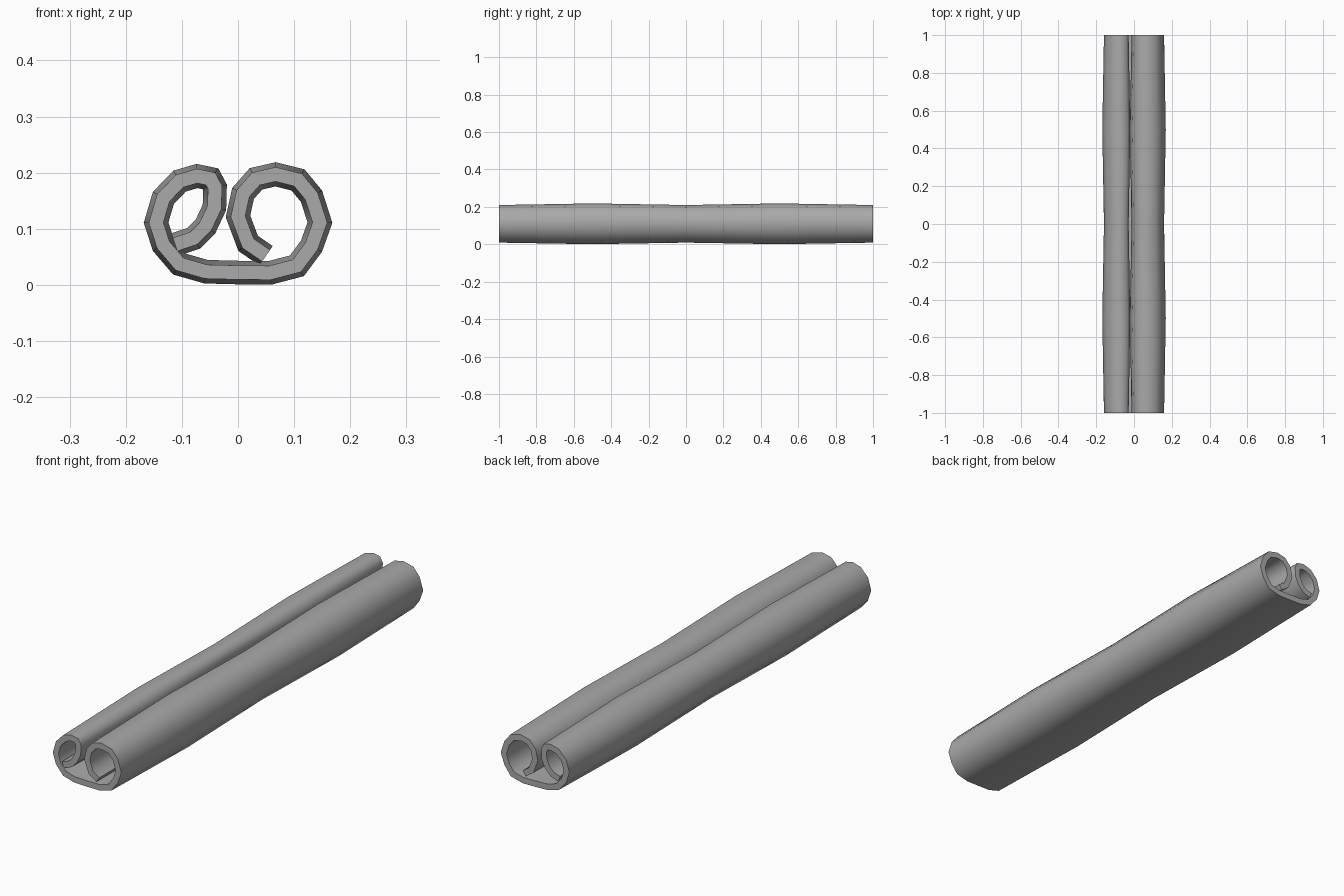
import bpy, bmesh, math
from mathutils import Vector

cube = bpy.data.objects.get("Cube")
if cube:
    bpy.data.objects.remove(cube, do_unlink=True)

# Grey sheet material
GREY = (0.40, 0.40, 0.40, 1.0)
mat = bpy.data.materials.new("grey_sheet")
mat.use_nodes = True
mat.diffuse_color = GREY
mat.node_tree.nodes["Principled BSDF"].inputs["Base Color"].default_value = GREY

# Centre line of the curled sheet in x, z: right curl, flat base, left curl
PATH = [(0.05, 0.052), (0.018, 0.074), (0.0, 0.122), (0.009, 0.163),
        (0.032, 0.189), (0.067, 0.197), (0.107, 0.187), (0.131, 0.158),
        (0.146, 0.111), (0.131, 0.069), (0.105, 0.034), (0.057, 0.0215),
        (0.0, 0.022), (-0.057, 0.0235), (-0.104, 0.037), (-0.133, 0.071),
        (-0.146, 0.111), (-0.133, 0.155), (-0.104, 0.185), (-0.073, 0.194),
        (-0.049, 0.189), (-0.041, 0.174), (-0.042, 0.138), (-0.058, 0.104),
        (-0.079, 0.083), (-0.112, 0.072)]

# Half thickness at stations along the length: it swells at the quarter points
THIN, THICK = 0.0125, 0.021
STATIONS = [(-1, THIN), (-0.5, THICK), (0, THIN), (0.5, THICK), (1, THIN)]


def offset_loop(path, half):
    """Closed outline of the sheet, with mitred corners."""
    pts = [Vector(p) for p in path]
    left, right = [], []
    for i, p in enumerate(pts):
        a = (p - pts[i - 1]).normalized() if i > 0 else None
        b = (pts[i + 1] - p).normalized() if i < len(pts) - 1 else None
        a, b = a or b, b or a
        t = (a + b).normalized()
        n = Vector((-t.y, t.x)) * (half / max(0.8, t.dot(a)))
        left.append(p + n)
        right.append(p - n)
    return left, right


# Curled sheet lofted along y
bm = bmesh.new()
rings = []
for y, half in STATIONS:
    rings.append([[bm.verts.new((p.x, y, p.y)) for p in side]
                  for side in offset_loop(PATH, half)])

n = len(PATH)
for (l0, r0), (l1, r1) in zip(rings, rings[1:]):
    loop0, loop1 = l0 + r0[::-1], l1 + r1[::-1]
    for i in range(2 * n):
        j = (i + 1) % (2 * n)
        bm.faces.new((loop0[i], loop0[j], loop1[j], loop1[i]))

# End faces as strips of quads
for l, r in (rings[0], rings[-1]):
    for i in range(n - 1):
        bm.faces.new((l[i], l[i + 1], r[i + 1], r[i]))
bmesh.ops.recalc_face_normals(bm, faces=bm.faces)

mesh = bpy.data.meshes.new("curled_sheet")
bm.to_mesh(mesh)
bm.free()
mesh.materials.append(mat)
sheet = bpy.data.objects.new("curled_sheet", mesh)
bpy.context.collection.objects.link(sheet)

# Smooth the curl, keep the end and lip edges sharp
bpy.ops.object.select_all(action='DESELECT')
sheet.select_set(True)
bpy.context.view_layer.objects.active = sheet
bpy.ops.object.shade_smooth_by_angle(angle=math.radians(55))
